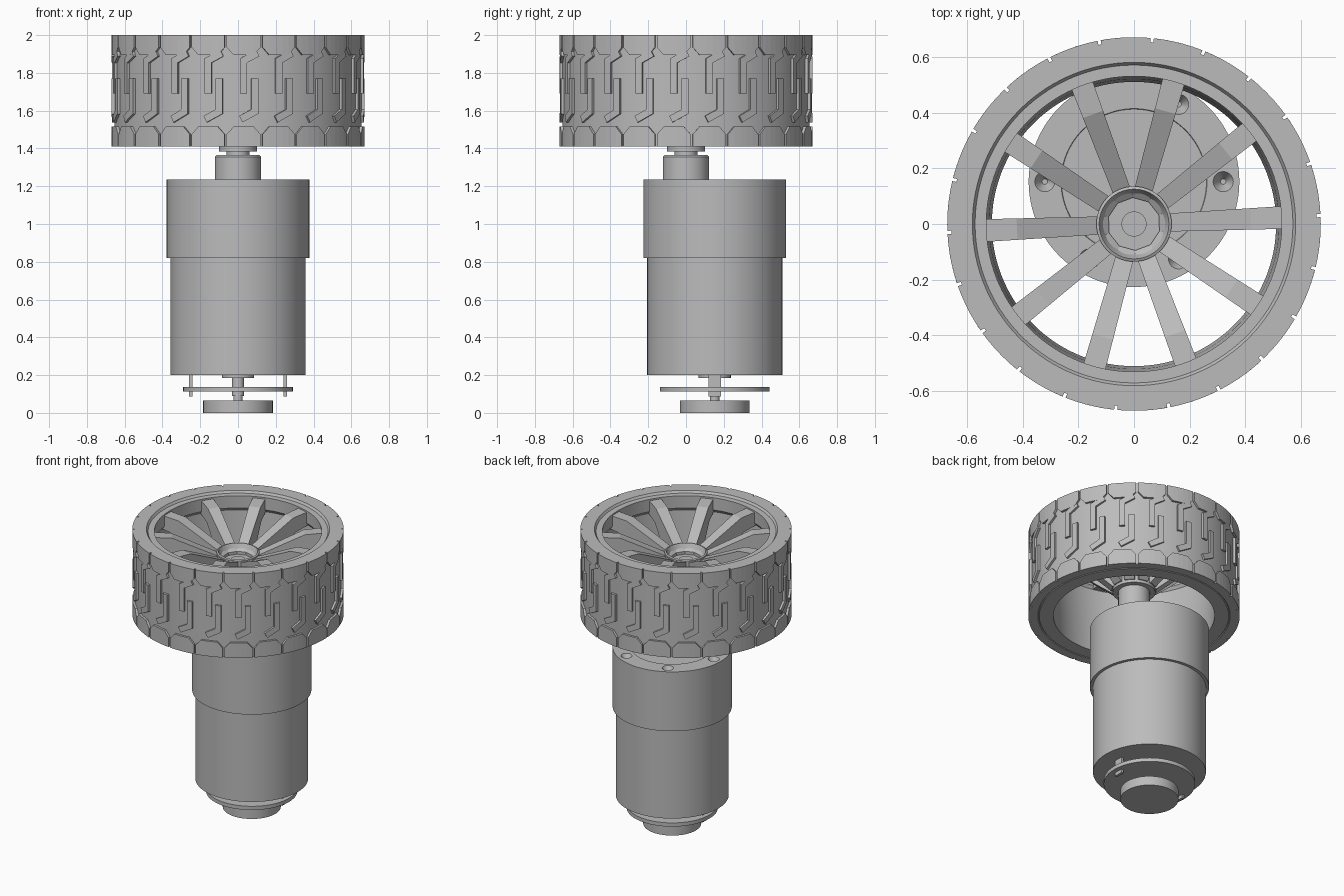
import bpy, bmesh, math
from mathutils import Matrix, Vector

cube = bpy.data.objects.get("Cube")
if cube:
    bpy.data.objects.remove(cube, do_unlink=True)

grey = bpy.data.materials.new("plain grey")
grey.use_nodes = True
grey.diffuse_color = (0.5, 0.5, 0.5, 1)
grey.node_tree.nodes["Principled BSDF"].inputs["Base Color"].default_value = (0.5, 0.5, 0.5, 1)

MOTOR_Y = 0.152
TREADS = 22
SPOKES = 10


def finish(name, bm, smooth=True):
    bmesh.ops.recalc_face_normals(bm, faces=bm.faces)
    mesh = bpy.data.meshes.new(name)
    bm.to_mesh(mesh)
    bm.free()
    ob = bpy.data.objects.new(name, mesh)
    bpy.context.collection.objects.link(ob)
    mesh.materials.append(grey)
    if smooth:
        bpy.ops.object.select_all(action="DESELECT")
        ob.select_set(True)
        bpy.context.view_layer.objects.active = ob
        bpy.ops.object.shade_smooth_by_angle(angle=math.radians(30))
    return ob


def lathe(name, profile, y=0.0, closed=False, steps=96):
    """Spin an (r, z) profile around a vertical axis."""
    bm = bmesh.new()
    verts = [bm.verts.new((r, 0, z)) for r, z in profile]
    edges = [bm.edges.new(p) for p in zip(verts, verts[1:])]
    if closed:
        edges.append(bm.edges.new((verts[-1], verts[0])))
    bmesh.ops.spin(bm, geom=verts + edges, cent=(0, 0, 0), axis=(0, 0, 1),
                   angle=2 * math.pi, steps=steps, use_merge=True)
    bmesh.ops.remove_doubles(bm, verts=bm.verts, dist=0.0002)
    bmesh.ops.translate(bm, verts=bm.verts, vec=(0, y, 0))
    return finish(name, bm)


def cylinder(name, r, z0, z1, y=0.0):
    return lathe(name, [(0, z0), (r, z0), (r, z1), (0, z1)], y, steps=64)


def wrapped_strip(bm, pairs, angle, r0, r1):
    """Raise a strip of (u, z) point pairs from the tyre, wrapped round it."""
    def place(p, r):
        a = angle + p[0] / r1
        return bm.verts.new((r * math.sin(a), -r * math.cos(a), p[1]))
    rows = [[place(a, r0), place(b, r0), place(b, r1), place(a, r1)] for a, b in pairs]
    for p, q in zip(rows, rows[1:]):
        for i in range(4):
            j = (i + 1) % 4
            bm.faces.new((p[i], p[j], q[j], q[i]))
    bm.faces.new(rows[0])
    bm.faces.new(rows[-1][::-1])


def ribbon(path, half):
    """Mitred point pairs either side of a centre line."""
    pts = [Vector(p) for p in path]
    pairs = []
    for i, p in enumerate(pts):
        d0 = (p - pts[max(i - 1, 0)]).normalized()
        d1 = (pts[min(i + 1, len(pts) - 1)] - p).normalized()
        d = (d0 + d1).normalized()
        n = Vector((-d.y, d.x)) * half / max(d.dot(d1 if d1.length else d0), 0.5)
        pairs.append((p + n, p - n))
    return pairs


# Tyre carcass with rim barrel
lathe("tyre_and_rim", [(0.655, 1.41), (0.655, 2.0), (0.58, 2.0), (0.57, 1.985), (0.53, 1.985),
                       (0.53, 1.9), (0.545, 1.88), (0.52, 1.6), (0.51, 1.41), (0.6, 1.41),
                       (0.605, 1.415), (0.61, 1.41)], closed=True, steps=132)

# Tread: shoulder blocks and pairs of interlocking hooks
bm = bmesh.new()
hook = [(0.045, 0.175), (-0.03, 0.135), (-0.03, -0.04)]
for k in range(TREADS):
    a = 2 * math.pi * k / TREADS
    for outer, inner, sign in ((2.0, 1.895, 1), (1.41, 1.515, -1)):
        block = []
        for i in range(6):
            u = -0.09 + 0.18 * i / 5
            cut = 0.04 if i in (0, 5) else 0
            block.append(((u, outer), (u, inner + sign * cut)))
        wrapped_strip(bm, block, a + 0.045, 0.645, 0.67)
    for s in (1, -1):
        path = [(0.06 + s * u, 1.73 + s * z) for u, z in hook]
        wrapped_strip(bm, ribbon(path, 0.019), a, 0.645, 0.67)
finish("tyre_tread", bm, smooth=False)

# Dished spokes
bm = bmesh.new()
side = [(0.09, 1.6), (0.14, 1.6), (0.25, 1.69), (0.44, 1.86), (0.54, 1.88),
        (0.54, 1.975), (0.42, 1.965), (0.13, 1.83), (0.09, 1.8)]
for k in range(SPOKES):
    spin = Matrix.Rotation(math.radians(2.5 + 360 / SPOKES * k), 3, "Z")
    loops = [[bm.verts.new(spin @ Vector((r, s * (0.03 + 0.02 * r), z))) for r, z in side]
             for s in (-1, 1)]
    bm.faces.new(loops[0])
    bm.faces.new(loops[1][::-1])
    for i in range(len(side)):
        j = (i + 1) % len(side)
        bm.faces.new((loops[0][i], loops[0][j], loops[1][j], loops[1][i]))
finish("wheel_spokes", bm, smooth=False)

# Wheel hub with conical seat, and its drive coupling
lathe("wheel_hub", [(0, 1.58), (0.135, 1.58), (0.135, 1.84), (0.125, 1.845),
                    (0.095, 1.78), (0, 1.78)], steps=64)
cylinder("hub_coupling", 0.1, 1.385, 1.6)
cylinder("output_shaft", 0.045, 1.3, 1.79)
cylinder("shaft_collar", 0.06, 1.36, 1.39)
lathe("gearbox_boss", [(0, 1.2), (0.123, 1.2), (0.123, 1.355), (0.113, 1.365), (0, 1.365)], steps=64)

# Gearbox with countersunk screw holes
gearbox = lathe("gearbox", [(0, 0.82), (0.378, 0.82), (0.378, 1.235), (0.262, 1.235),
                            (0.26, 1.23), (0, 1.23)], MOTOR_Y)
bm = bmesh.new()
for k in range(6):
    a = math.radians(60 * k)
    spot = Matrix.Translation((0.32 * math.cos(a), MOTOR_Y + 0.32 * math.sin(a), 1.22))
    bmesh.ops.create_cone(bm, cap_ends=True, segments=24, radius1=0.01, radius2=0.045,
                          depth=0.06, matrix=spot)
cutter = finish("screw_hole_cutter", bm, smooth=False)
cutter.hide_render = True
cut = gearbox.modifiers.new("screw_holes", "BOOLEAN")
cut.operation = "DIFFERENCE"
cut.object = cutter
bpy.context.view_layer.update()
cut_mesh = bpy.data.meshes.new_from_object(gearbox.evaluated_get(bpy.context.evaluated_depsgraph_get()))
gearbox.modifiers.clear()
gearbox.data = cut_mesh
bpy.data.objects.remove(cutter, do_unlink=True)

# Motor can, rear bearing and encoder
cylinder("motor_can", 0.358, 0.2, 0.825, MOTOR_Y)
cylinder("rear_bearing", 0.085, 0.185, 0.205, MOTOR_Y)
cylinder("rear_shaft", 0.032, 0.09, 0.2, MOTOR_Y)
cylinder("rear_shaft_tip", 0.025, 0.05, 0.1, MOTOR_Y)
cylinder("encoder_board", 0.29, 0.112, 0.138, MOTOR_Y)
cylinder("encoder_magnet", 0.184, 0.0, 0.065, MOTOR_Y)
for name, s in (("left_terminal", 1), ("right_terminal", -1)):
    bm = bmesh.new()
    bmesh.ops.create_cube(bm, size=1, matrix=Matrix.Translation((s * 0.25, MOTOR_Y, 0.147))
                          @ Matrix.Diagonal((0.018, 0.065, 0.118, 1)))
    finish(name, bm, smooth=False)
